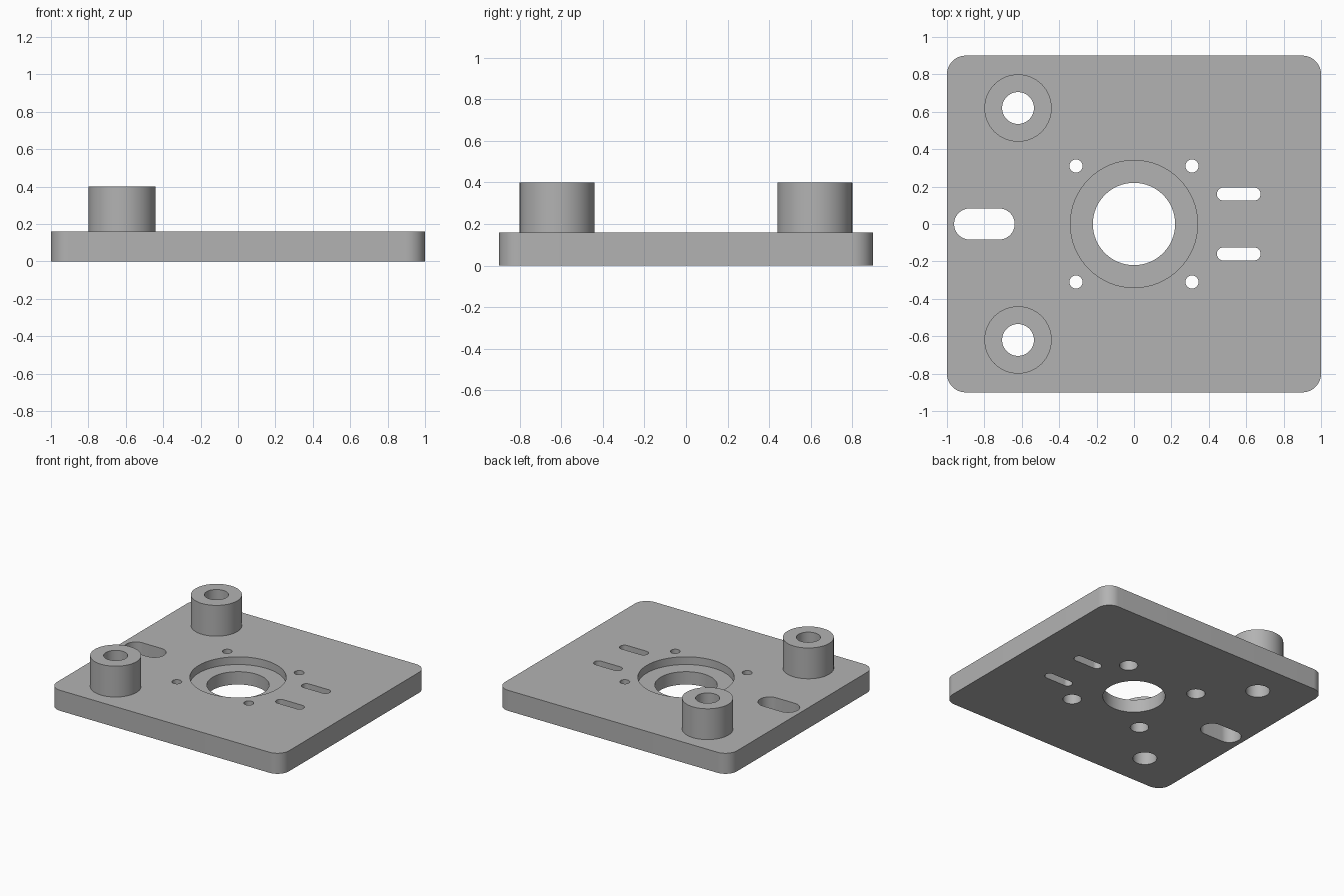
import bpy
import bmesh
from math import cos, sin, pi, radians

cube = bpy.data.objects.get("Cube")
if cube:
    bpy.data.objects.remove(cube, do_unlink=True)

THICK = 0.16
BOSS_TOP = 0.40
BORE = 0.085
BOSSES = [(-0.62, -0.62), (-0.62, 0.62)]

grey = bpy.data.materials.new("machined grey")
grey.use_nodes = True
colour = (0.448, 0.448, 0.448, 1)
grey.diffuse_color = colour
grey.node_tree.nodes["Principled BSDF"].inputs["Base Color"].default_value = colour


def rounded_outline(hx, hy, r, seg=16):
    """Outline of a rounded rectangle; equal half sizes and radius give a circle."""
    pts = []
    for q, (sx, sy) in enumerate([(1, 1), (-1, 1), (-1, -1), (1, -1)]):
        for i in range(seg + 1):
            a = (q + i / seg) * pi / 2
            p = (sx * (hx - r) + r * cos(a), sy * (hy - r) + r * sin(a))
            if not pts or abs(p[0] - pts[-1][0]) + abs(p[1] - pts[-1][1]) > 1e-5:
                pts.append(p)
    if abs(pts[0][0] - pts[-1][0]) + abs(pts[0][1] - pts[-1][1]) < 1e-5:
        pts.pop()
    return pts


def add_prism(bm, x, y, hx, hy, r, z0, z1):
    outline = rounded_outline(hx, hy, r)
    low = [bm.verts.new((x + px, y + py, z0)) for px, py in outline]
    high = [bm.verts.new((x + px, y + py, z1)) for px, py in outline]
    bm.faces.new(low[::-1])
    bm.faces.new(high)
    for i in range(len(low)):
        j = (i + 1) % len(low)
        bm.faces.new((low[i], low[j], high[j], high[i]))


def make_object(name, bm):
    mesh = bpy.data.meshes.new(name)
    bm.to_mesh(mesh)
    bm.free()
    mesh.materials.append(grey)
    obj = bpy.data.objects.new(name, mesh)
    bpy.context.collection.objects.link(obj)
    return obj


def activate(obj):
    bpy.ops.object.select_all(action='DESELECT')
    obj.select_set(True)
    bpy.context.view_layer.objects.active = obj


def smooth(obj):
    activate(obj)
    bpy.ops.object.shade_smooth_by_angle(angle=radians(30))


def cut(target, x, y, hx, hy, r, z0=-0.1, z1=THICK + 0.1):
    bm = bmesh.new()
    add_prism(bm, x, y, hx, hy, r, z0, z1)
    cutter = make_object("cutter", bm)
    cutter.hide_render = True
    activate(target)
    mod = target.modifiers.new("cut", 'BOOLEAN')
    mod.operation = 'DIFFERENCE'
    mod.solver = 'EXACT'
    mod.object = cutter
    bpy.ops.object.modifier_apply(modifier=mod.name)
    bpy.data.objects.remove(cutter, do_unlink=True)


def drill(target, x, y, r, **depth):
    cut(target, x, y, r, r, r, **depth)


# Base plate with rounded corners
bm = bmesh.new()
add_prism(bm, 0, 0, 1.0, 0.9, 0.1, 0, THICK)
plate = make_object("base_plate", bm)

# Central bore with a shallow recess on top
drill(plate, 0, 0, 0.34, z0=THICK - 0.06)
drill(plate, 0, 0, 0.22)

# Four screw holes, counterbored from below
for sx in (-1, 1):
    for sy in (-1, 1):
        drill(plate, sx * 0.31, sy * 0.31, 0.065, z1=0.08)
        drill(plate, sx * 0.31, sy * 0.31, 0.035)

# One wide slot and two narrow slots
cut(plate, -0.8, 0, 0.162, 0.083, 0.083)
for sy in (-1, 1):
    cut(plate, 0.56, sy * 0.16, 0.117, 0.035, 0.035)

# Boss bores continue through the plate
for x, y in BOSSES:
    drill(plate, x, y, BORE)
smooth(plate)

# Hollow bosses, open where they meet the plate
for (x, y), side in zip(BOSSES, ("front", "back")):
    bm = bmesh.new()
    profile = [(BORE, THICK), (BORE, BOSS_TOP), (0.18, BOSS_TOP), (0.18, THICK)]
    steps = 64
    rings = [[bm.verts.new((x + r * cos(2 * pi * i / steps),
                            y + r * sin(2 * pi * i / steps), z))
              for i in range(steps)] for r, z in profile]
    for a, b in zip(rings, rings[1:]):
        for i in range(steps):
            j = (i + 1) % steps
            bm.faces.new((a[i], b[i], b[j], a[j]))
    bmesh.ops.recalc_face_normals(bm, faces=bm.faces)
    smooth(make_object(side + "_boss", bm))
